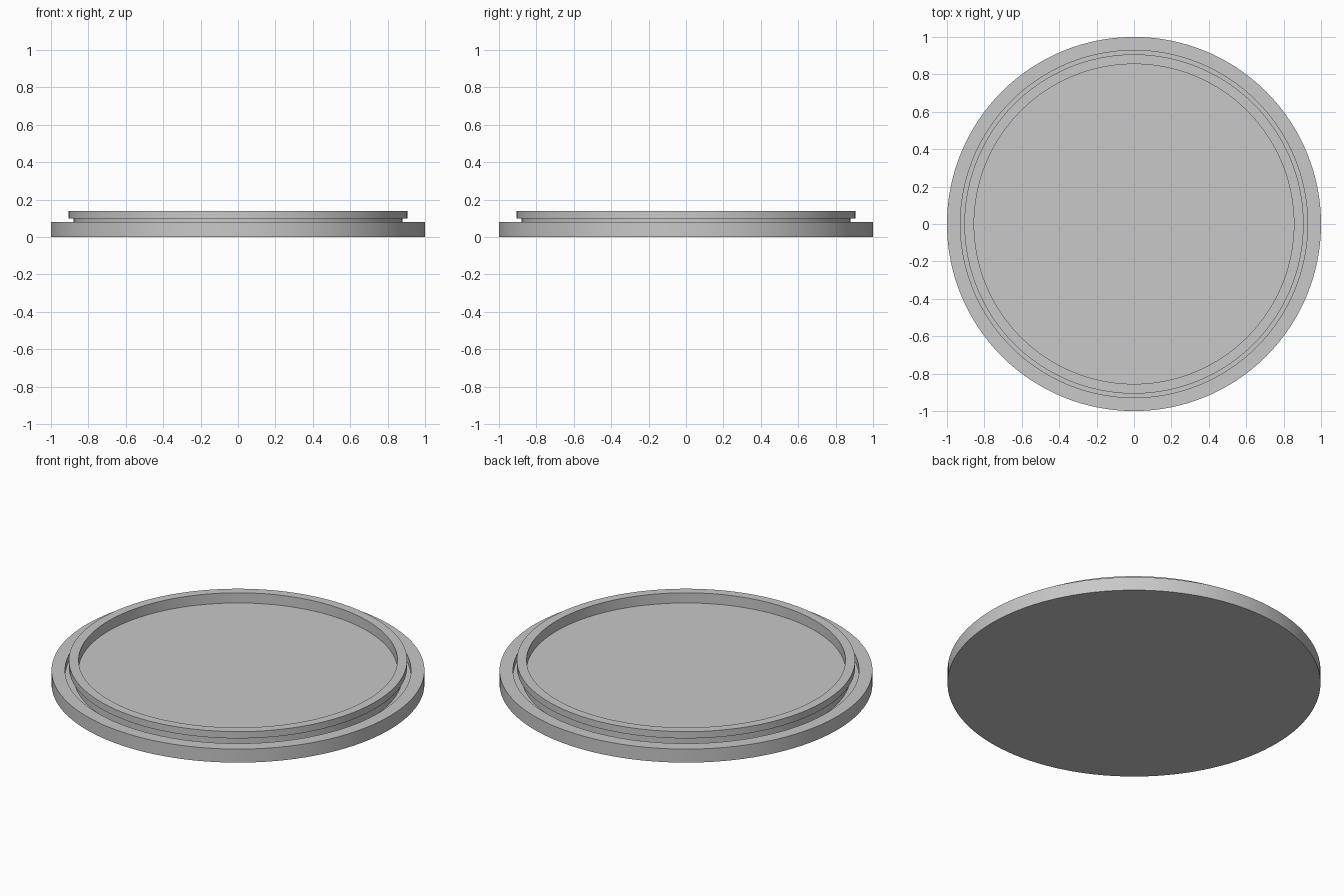
import bpy, bmesh, math

if "Cube" in bpy.data.objects:
    bpy.data.objects.remove(bpy.data.objects["Cube"])

SEGMENTS = 128

# Single flat grey
grey = bpy.data.materials.new("light_grey")
grey.diffuse_color = (0.58, 0.58, 0.58, 1.0)
grey.use_nodes = True
grey.node_tree.nodes["Principled BSDF"].inputs["Base Color"].default_value = grey.diffuse_color


def lathe(name, profile):
    """Revolve (radius, height) points about z; both ends are capped by a flat disc."""
    bm = bmesh.new()
    rings = []
    for r, z in profile:
        rings.append([bm.verts.new((r * math.cos(2 * math.pi * i / SEGMENTS),
                                    r * math.sin(2 * math.pi * i / SEGMENTS), z))
                      for i in range(SEGMENTS)])
    for low, high in zip(rings, rings[1:]):
        for i in range(SEGMENTS):
            j = (i + 1) % SEGMENTS
            bm.faces.new((low[i], low[j], high[j], high[i]))
    bm.faces.new(rings[0][::-1])
    bm.faces.new(rings[-1])
    bmesh.ops.recalc_face_normals(bm, faces=bm.faces)
    mesh = bpy.data.meshes.new(name)
    bm.to_mesh(mesh)
    bm.free()
    mesh.materials.append(grey)
    obj = bpy.data.objects.new(name, mesh)
    bpy.context.collection.objects.link(obj)
    bpy.context.view_layer.objects.active = obj
    obj.select_set(True)
    bpy.ops.object.shade_smooth_by_angle(angle=math.radians(30))
    obj.select_set(False)
    return obj


# Round lid: flange, seal channel, undercut neck, snap lip and recessed floor
lathe("lid", [
    (1.0, 0.0), (1.0, 0.08),         # outer flange
    (0.928, 0.08), (0.928, 0.04),    # channel outer wall
    (0.88, 0.04), (0.88, 0.10),      # neck
    (0.907, 0.10), (0.907, 0.14),    # overhanging lip
    (0.855, 0.14), (0.855, 0.08),    # inner wall down to the floor
])
